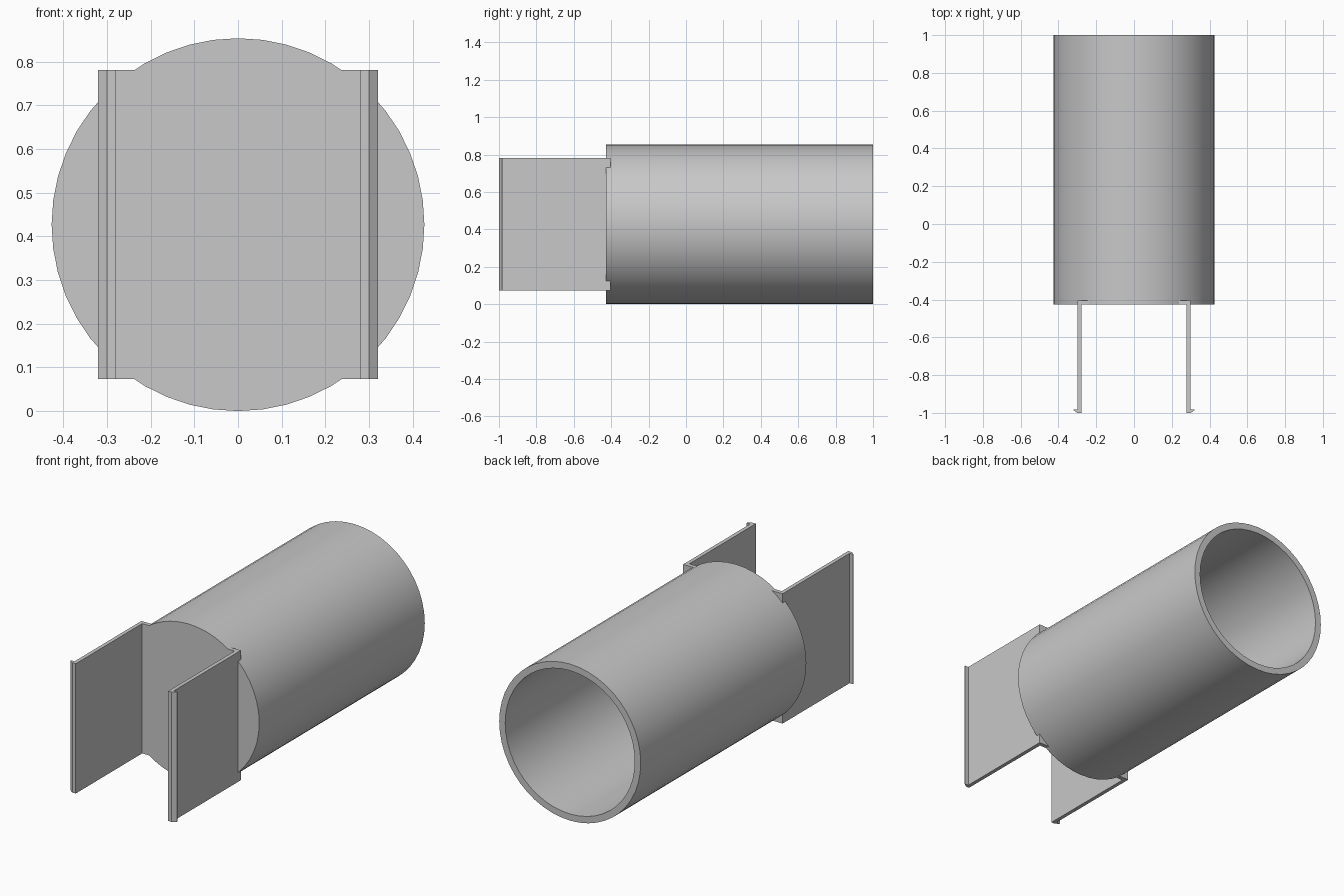
import bpy
import bmesh
import math

cube = bpy.data.objects.get("Cube")
if cube:
    bpy.data.objects.remove(cube, do_unlink=True)

R_OUT, R_IN = 0.427, 0.391      # tube radii
FRONT, WEB_BACK = -0.427, -0.404  # closed end of the tube
CZ = R_OUT                      # axis height
HALF_H = 0.354                  # half height of the bracket
SIDES = 48

grey = bpy.data.materials.new("plain grey")
grey.use_nodes = True
colour = (0.58, 0.58, 0.58, 1)
grey.diffuse_color = colour
grey.node_tree.nodes["Principled BSDF"].inputs["Base Color"].default_value = colour


def finish(name, bm):
    """Turn a bmesh into a grey object with outward normals."""
    bmesh.ops.recalc_face_normals(bm, faces=bm.faces)
    mesh = bpy.data.meshes.new(name)
    bm.to_mesh(mesh)
    bm.free()
    mesh.materials.append(grey)
    obj = bpy.data.objects.new(name, mesh)
    bpy.context.collection.objects.link(obj)
    return obj


# Tube: rings joined from the outer front rim, around the open back, to the inner floor
bm = bmesh.new()
rings = []
for r, y in [(R_OUT, FRONT), (R_OUT, 1), (R_IN, 1), (R_IN, WEB_BACK)]:
    angles = [math.tau * i / SIDES for i in range(SIDES)]
    rings.append([bm.verts.new((r * math.cos(a), y, CZ + r * math.sin(a))) for a in angles])
for a, b in zip(rings, rings[1:]):
    for i in range(SIDES):
        j = (i + 1) % SIDES
        bm.faces.new((a[i], a[j], b[j], b[i]))
bm.faces.new(rings[0])
bm.faces.new(rings[-1])
tube = finish("tube", bm)
tube.data.shade_smooth()
tube.data.set_sharp_from_angle(angle=math.radians(30))

# Clip bracket: U-shaped section with a barbed lip on each arm, extruded upward
half = [(0.279, FRONT), (0.279, -1), (0.30, -1), (0.321, -0.985),
        (0.321, -0.981), (0.30, -0.981), (0.30, WEB_BACK)]
section = half + [(-x, y) for x, y in reversed(half)]
bm = bmesh.new()
base = bm.faces.new([bm.verts.new((x, y, CZ - HALF_H)) for x, y in section])
top = bmesh.ops.extrude_face_region(bm, geom=[base])
bmesh.ops.translate(bm, vec=(0, 0, 2 * HALF_H),
                    verts=[g for g in top["geom"] if isinstance(g, bmesh.types.BMVert)])
finish("clip_bracket", bm)
